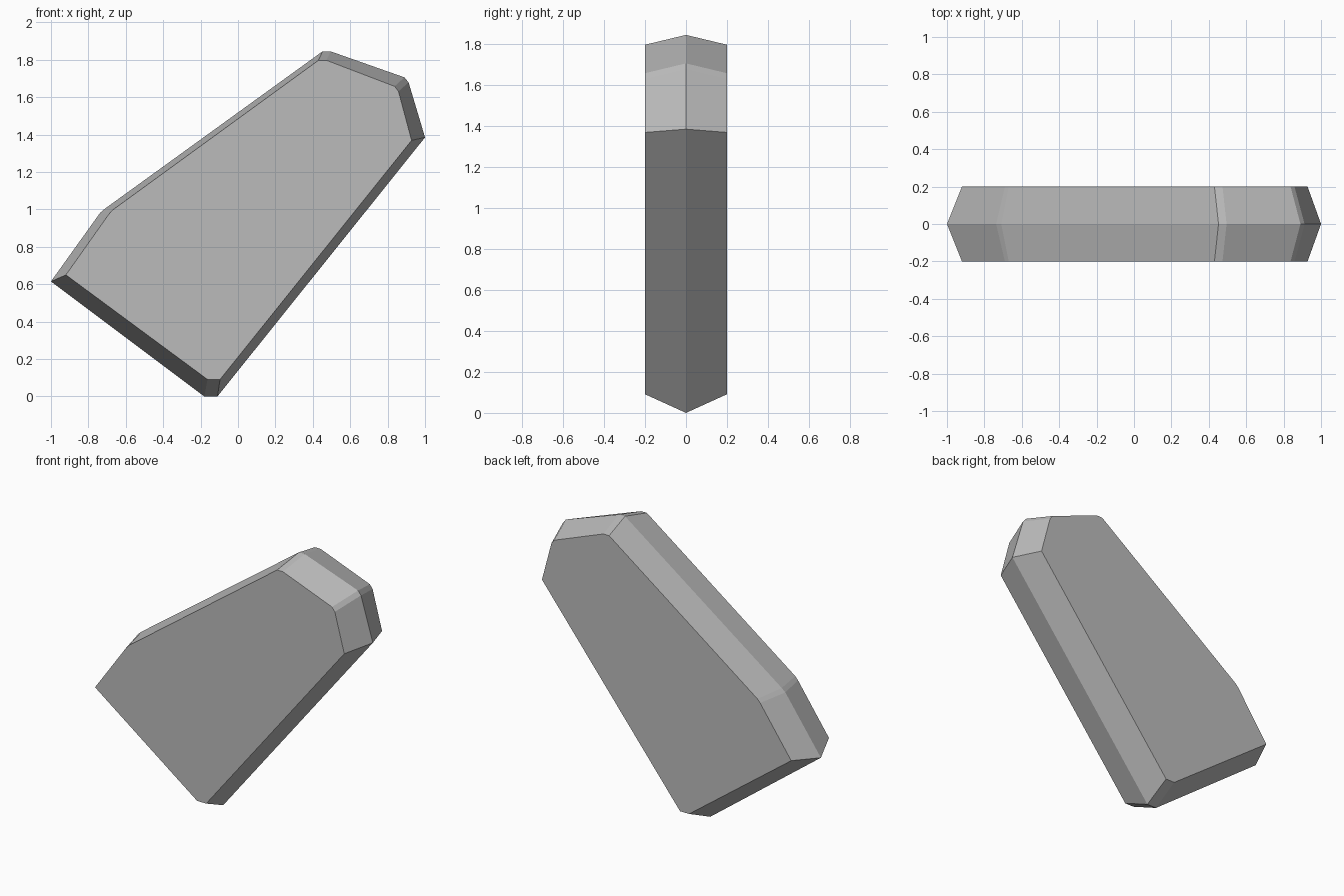
import bpy, bmesh

cube = bpy.data.objects.get("Cube")
if cube:
    bpy.data.objects.remove(cube, do_unlink=True)

HALF_DEPTH = 0.2

# Outline of the flat sides, and of the ridge around the middle (x, z)
SIDE = [(-0.92, 0.65), (-0.69, 0.975), (-0.67, 0.997), (0.43, 1.797), (0.473, 1.797),
        (0.837, 1.658), (0.858, 1.631), (0.928, 1.369), (-0.096, 0.091), (-0.163, 0.091)]
RIDGE = [(-1, 0.615), (-0.737, 0.982), (-0.71, 1.005), (0.452, 1.845), (0.495, 1.845),
         (0.89, 1.706), (0.912, 1.679), (1, 1.385), (-0.11, 0), (-0.18, 0)]

stone = bpy.data.materials.new("grey stone")
stone.use_nodes = True
colour = (0.5, 0.5, 0.5, 1)
stone.diffuse_color = colour
stone.node_tree.nodes["Principled BSDF"].inputs["Base Color"].default_value = colour

# Slab: front outline, ridge and back outline joined by bands of faces
bm = bmesh.new()
loops = [[bm.verts.new((x, y, z)) for x, z in outline]
         for outline, y in ((SIDE, -HALF_DEPTH), (RIDGE, 0), (SIDE, HALF_DEPTH))]
bm.faces.new(loops[0])
bm.faces.new(loops[2])
count = len(SIDE)
for a, b in zip(loops, loops[1:]):
    for i in range(count):
        j = (i + 1) % count
        bm.faces.new((a[i], a[j], b[j], b[i]))
bmesh.ops.recalc_face_normals(bm, faces=bm.faces)

mesh = bpy.data.meshes.new("bevelled_slab")
bm.to_mesh(mesh)
bm.free()
mesh.materials.append(stone)
slab = bpy.data.objects.new("bevelled_slab", mesh)
bpy.context.collection.objects.link(slab)
